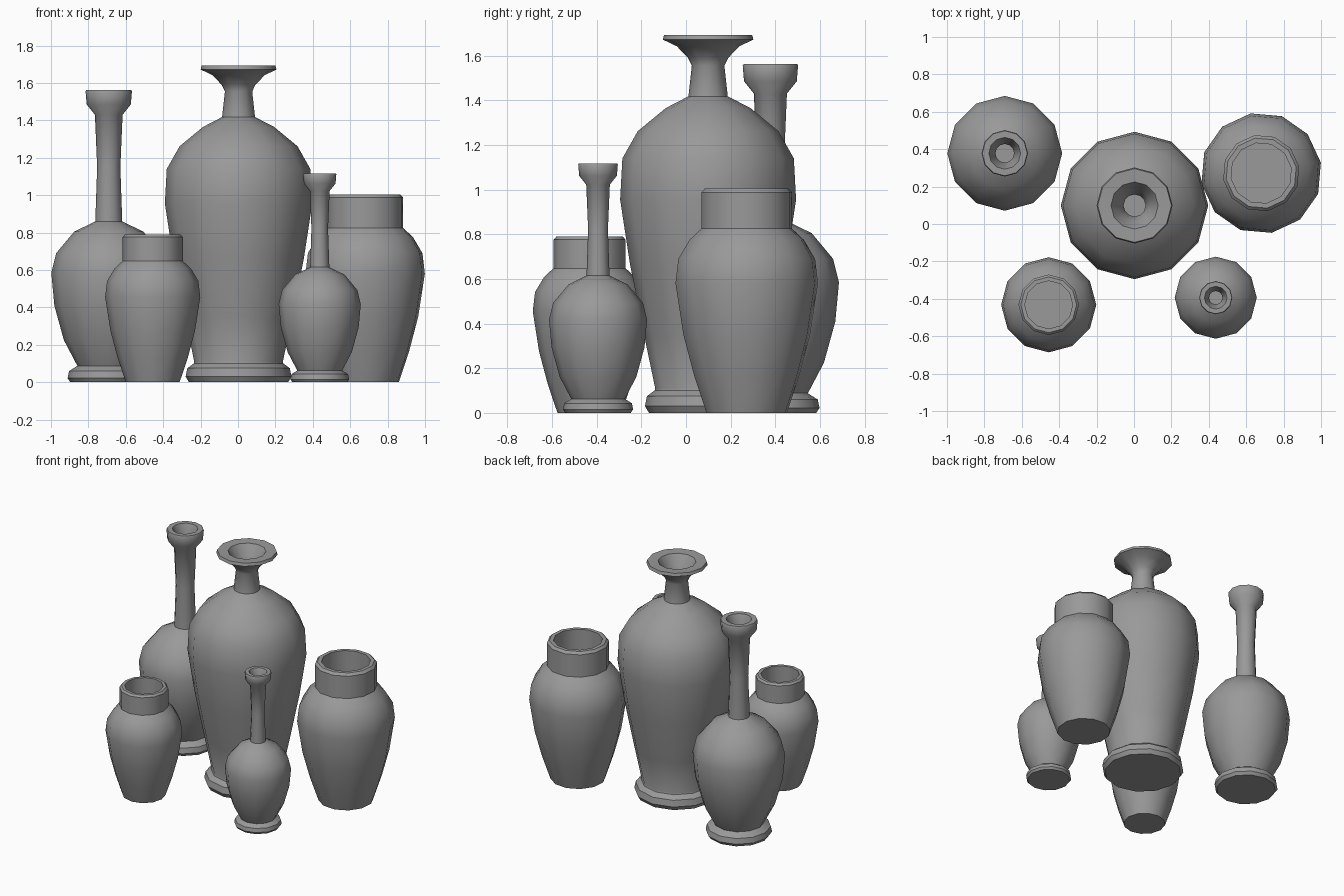
import bpy, bmesh, math

SIDES = 12

# Profiles as (radius, height), from base centre up, over the lip and down inside
AMPHORA = [(0.265, 0), (0.283, 0.03), (0.274, 0.075), (0.24, 0.1), (0.237, 0.11),
           (0.287, 0.35), (0.35, 0.667), (0.394, 0.955), (0.384, 1.14), (0.315, 1.262),
           (0.19, 1.365), (0.088, 1.418), (0.073, 1.555), (0.09, 1.59), (0.14, 1.642),
           (0.203, 1.672), (0.197, 1.693), (0.126, 1.69), (0.085, 1.62), (0.059, 1.56),
           (0.059, 1.42)]
BOTTLE = [(0.205, 0), (0.22, 0.022), (0.212, 0.06), (0.18, 0.08), (0.168, 0.088),
          (0.24, 0.225), (0.291, 0.41), (0.307, 0.585), (0.281, 0.69), (0.185, 0.805),
          (0.072, 0.86), (0.062, 1.15), (0.074, 1.43), (0.118, 1.485), (0.124, 1.555),
          (0.12, 1.562), (0.085, 1.562), (0.05, 1.47), (0.05, 1.3)]
JAR = [(0.183, 0), (0.24, 0.17), (0.288, 0.35), (0.324, 0.58), (0.311, 0.69),
       (0.26, 0.775), (0.206, 0.825), (0.206, 0.988), (0.19, 1.005), (0.163, 1.005),
       (0.163, 0.82)]

# Dark grey clay
clay = bpy.data.materials.new("dark_clay")
clay.diffuse_color = (0.32, 0.32, 0.32, 1)


def vessel(name, profile, x, y, scale=1.0, turn=0.0):
    """Revolve a profile into a closed vessel with flat base and inner floor."""
    bm = bmesh.new()
    rings = []
    for r, z in profile:
        ring = []
        for i in range(SIDES):
            a = 2 * math.pi * i / SIDES + math.radians(turn)
            ring.append(bm.verts.new((r * scale * math.cos(a),
                                      r * scale * math.sin(a), z * scale)))
        rings.append(ring)
    for lo, hi in zip(rings, rings[1:]):
        for i in range(SIDES):
            j = (i + 1) % SIDES
            bm.faces.new((lo[i], lo[j], hi[j], hi[i]))
    bm.faces.new(rings[0][::-1])
    bm.faces.new(rings[-1])
    mesh = bpy.data.meshes.new(name)
    bm.to_mesh(mesh)
    bm.free()
    mesh.materials.append(clay)
    ob = bpy.data.objects.new(name, mesh)
    ob.location = (x, y, 0)
    bpy.context.collection.objects.link(ob)
    bpy.ops.object.select_all(action='DESELECT')
    ob.select_set(True)
    bpy.context.view_layer.objects.active = ob
    bpy.ops.object.shade_smooth_by_angle(angle=math.radians(36))
    return ob


# Tall central vase, two long-necked bottles, two wide-mouthed jars
vessel("tall_vase", AMPHORA, 0.003, 0.099)
vessel("large_bottle", BOTTLE, -0.691, 0.378)
vessel("small_bottle", BOTTLE, 0.437, -0.394, scale=0.715)
vessel("large_jar", JAR, 0.68, 0.272, turn=10)
vessel("small_jar", JAR, -0.456, -0.432, scale=0.785)
